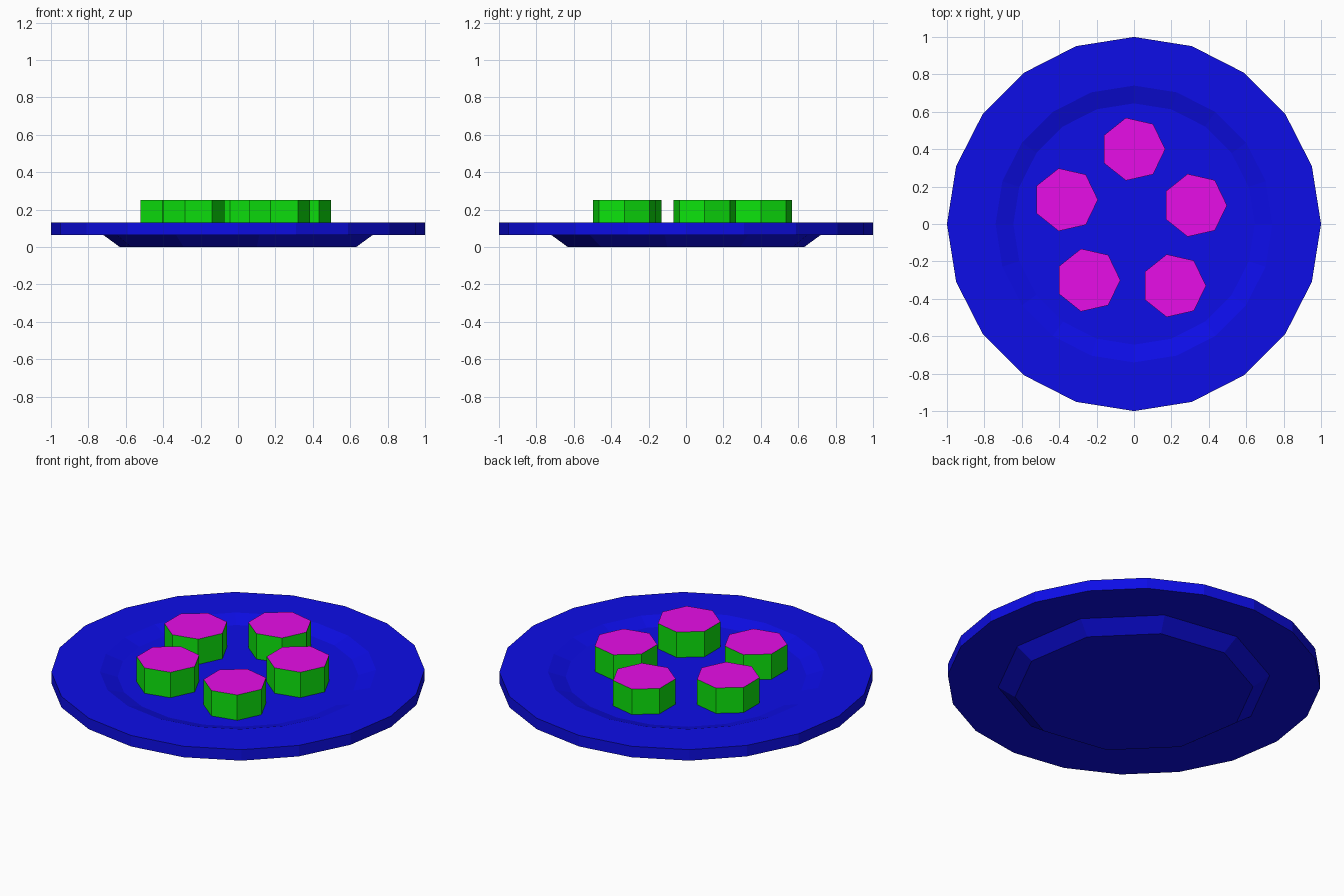
import bpy, bmesh
from math import cos, sin, radians, tau

if "Cube" in bpy.data.objects:
    bpy.data.objects.remove(bpy.data.objects["Cube"])


def material(name, rgb):
    m = bpy.data.materials.new(name)
    m.diffuse_color = (*rgb, 1)
    m.use_nodes = True
    m.node_tree.nodes["Principled BSDF"].inputs["Base Color"].default_value = m.diffuse_color
    return m


blue = material("blue", (0.004, 0.004, 0.8))
green = material("green", (0.004, 0.8, 0.004))
magenta = material("magenta", (0.8, 0.004, 0.8))


def lathe(name, profile, sides, mats, start=0.0, cap_first=False):
    """Spin (radius, z) points into a flat-faced solid; optionally cap the first ring."""
    bm = bmesh.new()
    rings = [[bm.verts.new((r * cos(start + tau * i / sides),
                            r * sin(start + tau * i / sides), z))
              for i in range(sides)] for r, z in profile]
    for a, b in zip(rings, rings[1:]):
        for i in range(sides):
            j = (i + 1) % sides
            bm.faces.new((a[i], b[i], b[j], a[j]))
    if cap_first:
        cap = bm.faces.new(rings[0])
        cap.material_index = len(mats) - 1
    mesh = bpy.data.meshes.new(name)
    bm.to_mesh(mesh)
    bm.free()
    for m in mats:
        mesh.materials.append(m)
    ob = bpy.data.objects.new(name, mesh)
    bpy.context.collection.objects.link(ob)
    return ob


# Plate: shallow well, flat rim, outer edge and underside of the rim
lathe("plate", [(0.645, 0.10), (0.74, 0.13), (1, 0.13), (1, 0.065), (0.69, 0.065)],
      20, [blue], cap_first=True)

# Ten-sided foot under the plate
foot = lathe("plate_foot", [(0.73, 0.065), (0.64, 0.0)], 10, [blue], start=radians(-9))
bm = bmesh.new()
bm.from_mesh(foot.data)
bottom = [v for v in bm.verts if v.co.z < 0.01]
bm.faces.new(bottom[::-1])
bm.normal_update()
bm.to_mesh(foot.data)
bm.free()

# Seven-sided rolls: green wrapper with magenta top
centres = [(-0.005, 0.40), (-0.365, 0.13), (0.325, 0.10), (-0.245, -0.30), (0.213, -0.33)]
for n, (x, y) in enumerate(centres, 1):
    roll = lathe(f"roll_{n}", [(0.172, 0.25), (0.172, 0.10)], 7,
                 [green, magenta], cap_first=True)
    roll.location = (x, y, 0)
